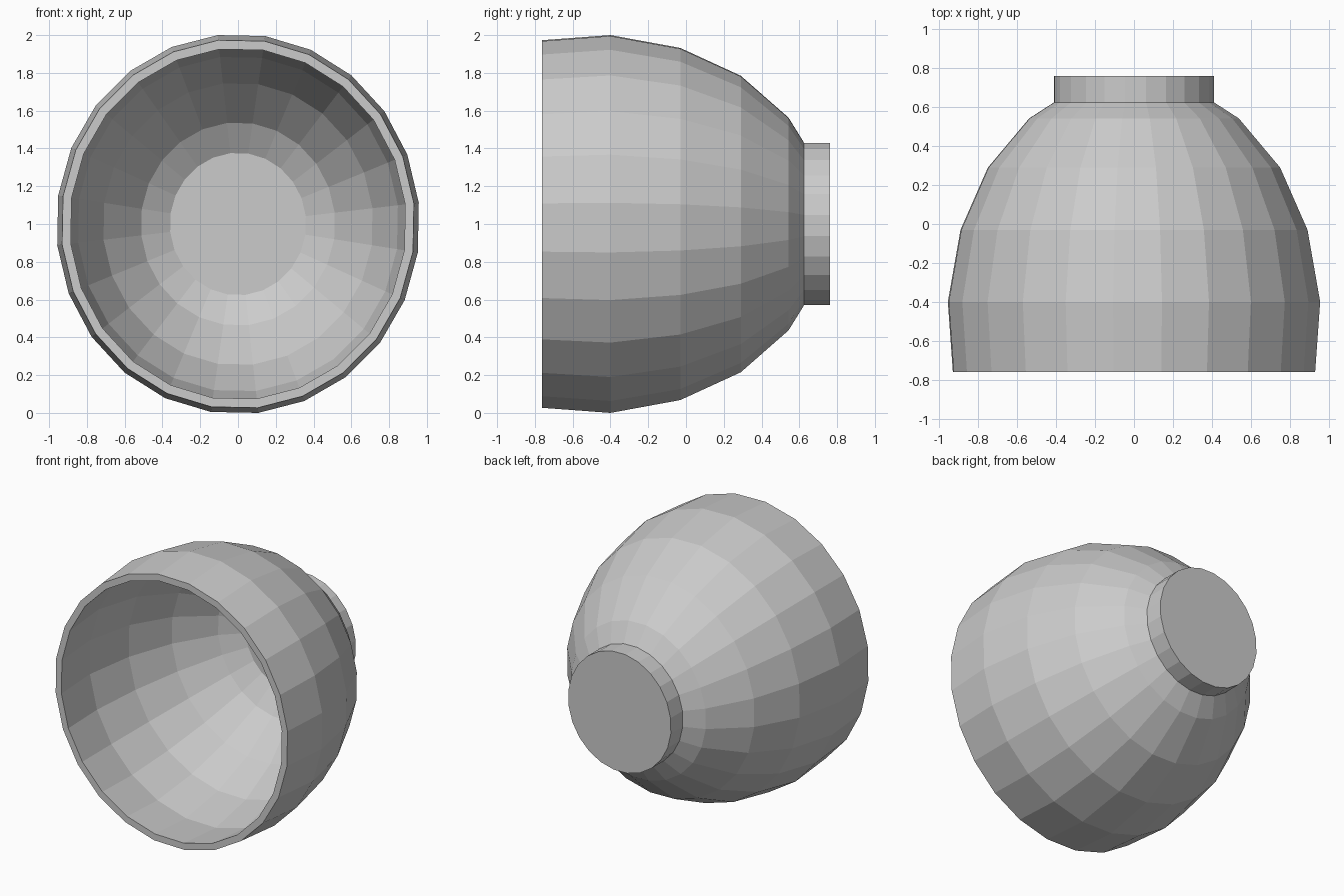
import bpy, bmesh, math

if "Cube" in bpy.data.objects:
    bpy.data.objects.remove(bpy.data.objects["Cube"])

SIDES = 24
TURN = math.radians(8.6)      # rotation of the facets about the y axis
X_SCALE = 0.957               # the model is slightly narrower than tall
FIT = 1 / math.cos(math.radians(6.4))  # measured half height -> corner radius


def lathe(name, profile, closed=False, caps=False):
    """Spin (y, radius) points about the y axis at z = 1."""
    bm = bmesh.new()
    rings = []
    for y, r in profile:
        ring = []
        for k in range(SIDES):
            a = TURN + 2 * math.pi * k / SIDES
            ring.append(bm.verts.new((r * FIT * X_SCALE * math.sin(a), y,
                                      1 + r * FIT * math.cos(a))))
        rings.append(ring)
    pairs = list(zip(rings, rings[1:]))
    if closed:
        pairs.append((rings[-1], rings[0]))
    for a, b in pairs:
        for k in range(SIDES):
            n = (k + 1) % SIDES
            bm.faces.new((a[k], a[n], b[n], b[k]))
    if caps:
        bm.faces.new(rings[0])
        bm.faces.new(rings[-1])
    bmesh.ops.recalc_face_normals(bm, faces=bm.faces)
    mesh = bpy.data.meshes.new(name)
    bm.to_mesh(mesh)
    bm.free()
    obj = bpy.data.objects.new(name, mesh)
    bpy.context.collection.objects.link(obj)
    return obj


# Thick-walled dome: outer wall front to back, then inner wall back to front
lathe("dome_shell", [
    (-0.762, 0.973), (-0.40, 1.0), (-0.03, 0.932), (0.29, 0.785),
    (0.543, 0.563), (0.625, 0.43),
    (0.597, 0.375), (0.503, 0.535), (0.258, 0.744), (-0.045, 0.884),
    (-0.40, 0.951), (-0.762, 0.925)], closed=True)

# Short solid neck; its inner cap is the floor of the dome
lathe("neck", [(0.597, 0.43), (0.762, 0.43)], caps=True)
